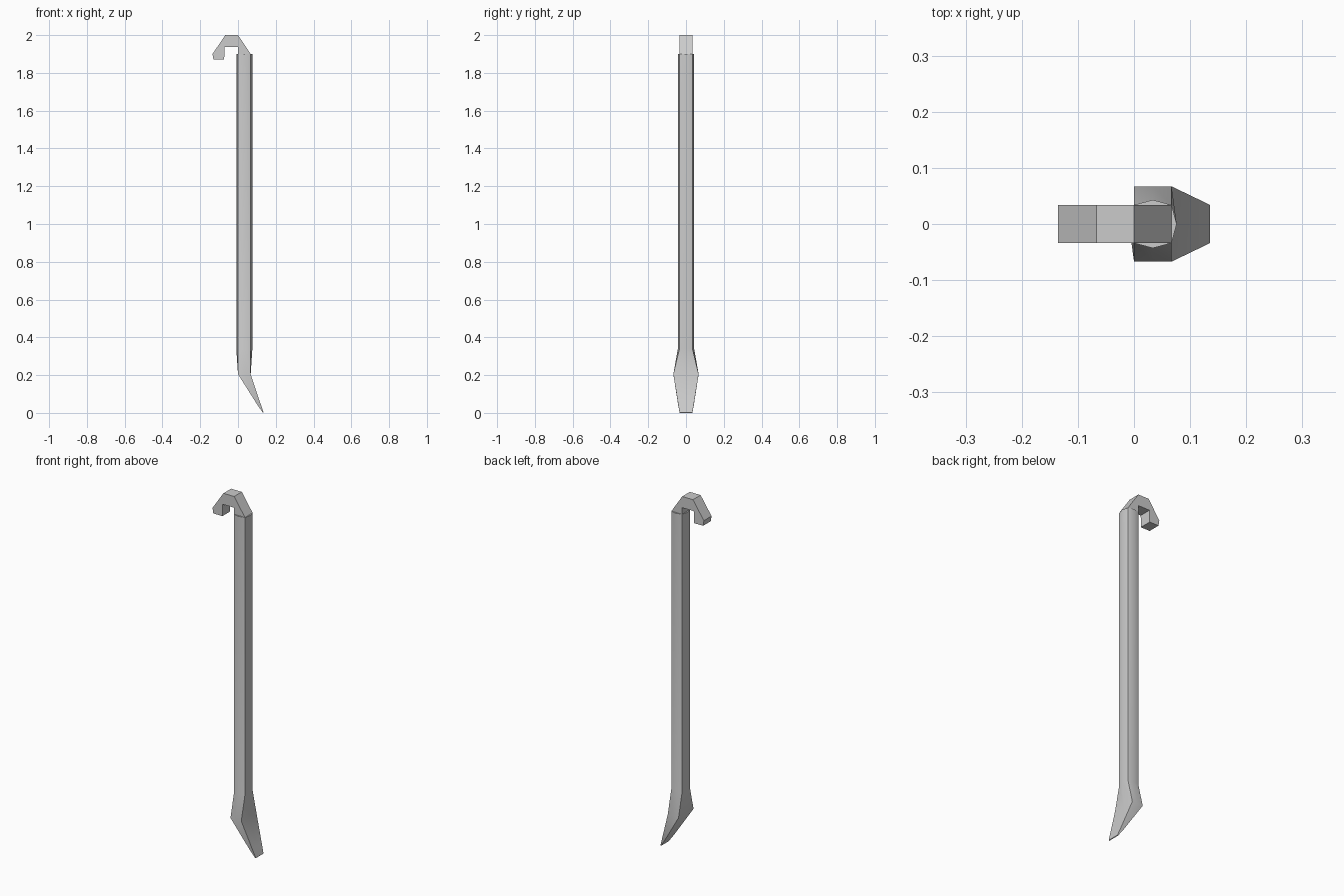
import bpy, bmesh, math

if "Cube" in bpy.data.objects:
    bpy.data.objects.remove(bpy.data.objects["Cube"])


def finish(bm, name, angle):
    bmesh.ops.recalc_face_normals(bm, faces=bm.faces)
    me = bpy.data.meshes.new(name)
    bm.to_mesh(me)
    bm.free()
    ob = bpy.data.objects.new(name, me)
    bpy.context.collection.objects.link(ob)
    if angle:
        bpy.ops.object.select_all(action='DESELECT')
        ob.select_set(True)
        bpy.context.view_layer.objects.active = ob
        bpy.ops.object.shade_smooth_by_angle(angle=math.radians(angle))
    return ob


def section(left, right, half_y, bulge):
    """Eight (x, y, z) points: four corners and bulged side midpoints.
    left and right are (x, z) pairs, so the section may tilt."""
    (xl, zl), (xr, zr) = left, right
    xm, zm = (xl + xr) / 2, (zl + zr) / 2
    return [(xl, -half_y, zl), (xm, -half_y - bulge, zm), (xr, -half_y, zr),
            (xr + bulge, 0, zr), (xr, half_y, zr), (xm, half_y + bulge, zm),
            (xl, half_y, zl), (xl - bulge, 0, zl)]


# Bar: bulged shaft, flared shoulder, bent chisel tip
sections = [
    section((0, 1.9), (0.067, 1.9), 0.034, 0.009),
    section((0, 0.34), (0.067, 0.34), 0.034, 0.009),
    section((0, 0.205), (0.067, 0.205), 0.067, 0),
    section((0.101, 0.045), (0.119, 0.05), 0.042, 0),
    section((0.132, 0.0), (0.135, 0.003), 0.034, 0),
]
bm = bmesh.new()
rings = [[bm.verts.new(p) for p in s] for s in sections]
for a, b in zip(rings, rings[1:]):
    for i in range(8):
        j = (i + 1) % 8
        bm.faces.new((a[i], a[j], b[j], b[i]))
bm.faces.new(rings[0])
bm.faces.new(rings[-1])
finish(bm, "shaft_and_chisel", 40)

# Hook: flat profile extruded across y
profile = [(0.067, 1.9), (0, 2.0), (-0.067, 2.0), (-0.135, 1.9), (-0.13, 1.87),
           (-0.073, 1.87), (-0.072, 1.937), (0, 1.937), (0, 1.9)]
bm = bmesh.new()
face = bm.faces.new([bm.verts.new((x, -0.034, z)) for x, z in profile])
ext = bmesh.ops.extrude_face_region(bm, geom=[face])
bmesh.ops.translate(bm, vec=(0, 0.068, 0),
                    verts=[g for g in ext['geom'] if isinstance(g, bmesh.types.BMVert)])
finish(bm, "hook", None)
